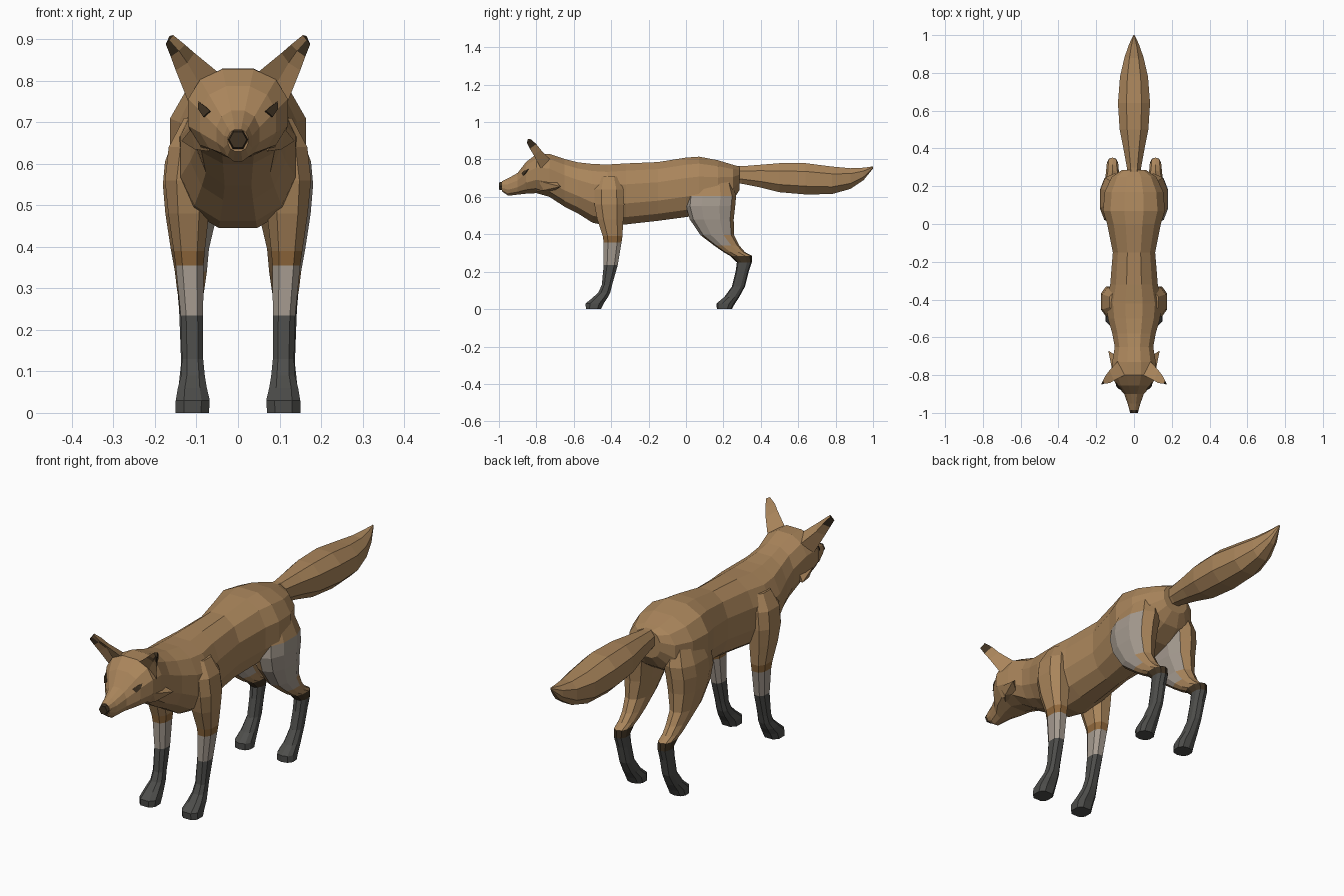
import bpy, bmesh, math
from mathutils import Vector
from mathutils.bvhtree import BVHTree


def material(name, rgb):
    m = bpy.data.materials.new(name)
    m.diffuse_color = (*rgb, 1)
    return m


FUR = material("brown fur", (0.40, 0.235, 0.105))
RUSSET = material("russet fur", (0.28, 0.14, 0.045))
PALE = material("pale grey fur", (0.38, 0.33, 0.28))
DARK = material("charcoal fur", (0.075, 0.075, 0.07))
UMBER = material("dark umber", (0.05, 0.032, 0.016))
MATS = [FUR, RUSSET, PALE, DARK, UMBER]


def finish(name, bm, rule):
    """Turn a bmesh into an object, colouring each face by the rule."""
    bmesh.ops.recalc_face_normals(bm, faces=bm.faces[:])
    bm.normal_update()
    for f in bm.faces:
        f.material_index = MATS.index(rule(f.calc_center_median(), f.normal))
    me = bpy.data.meshes.new(name)
    bm.to_mesh(me)
    bm.free()
    for m in MATS:
        me.materials.append(m)
    ob = bpy.data.objects.new(name, me)
    bpy.context.collection.objects.link(ob)
    return ob


def section(n, power):
    """Rounded outline reaching -1..1 in both directions."""
    pts = []
    for k in range(n):
        a = (k + 0.5) * math.tau / n
        c, s = math.cos(a), math.sin(a)
        pts.append((math.copysign(abs(c) ** power, c),
                    math.copysign(abs(s) ** power, s)))
    mu = max(p[0] for p in pts)
    mv = max(p[1] for p in pts)
    return [(u / mu, v / mv) for u, v in pts]


def loft(name, rings, rule):
    bm = bmesh.new()
    rows = [[bm.verts.new(p) for p in r] for r in rings]
    n = len(rows[0])
    for a, b in zip(rows, rows[1:]):
        for i in range(n):
            j = (i + 1) % n
            bm.faces.new((a[i], a[j], b[j], b[i]))
    bm.faces.new(rows[0][::-1])
    bm.faces.new(rows[-1])
    return finish(name, bm, rule)


def hull(name, pts, mat):
    bm = bmesh.new()
    for p in pts:
        bm.verts.new(p)
    bmesh.ops.convex_hull(bm, input=bm.verts[:])
    return finish(name, bm, lambda c, n: mat)


def along_y(table, n, power):
    """Rings from rows of y, top, bottom, half width."""
    return [[(w * u, y, (t + b) / 2 + (t - b) / 2 * v)
             for u, v in section(n, power)] for y, t, b, w in table]


def along_z(table, side, n, power):
    """Rings from rows of z, front, back, inner, outer."""
    return [[(side * ((i + o) / 2 + (o - i) / 2 * u),
              (f + b) / 2 + (b - f) / 2 * v, z)
             for u, v in section(n, power)] for z, f, b, i, o in table]


# Head, neck and trunk in one skin
body = loft("body", along_y([
    (-0.985, 0.683, 0.63, 0.024), (-0.95, 0.70, 0.606, 0.034),
    (-0.90, 0.728, 0.612, 0.052), (-0.855, 0.787, 0.617, 0.092),
    (-0.80, 0.828, 0.62, 0.12), (-0.73, 0.83, 0.60, 0.115),
    (-0.65, 0.803, 0.548, 0.102), (-0.58, 0.785, 0.513, 0.115),
    (-0.50, 0.776, 0.462, 0.138), (-0.42, 0.773, 0.445, 0.146),
    (-0.32, 0.779, 0.453, 0.126), (-0.15, 0.786, 0.472, 0.112),
    (0.0, 0.81, 0.492, 0.142), (0.07, 0.815, 0.505, 0.164),
    (0.17, 0.796, 0.53, 0.155), (0.25, 0.772, 0.58, 0.118),
    (0.285, 0.762, 0.635, 0.065)], 12, 0.88), lambda c, n: FUR)

# Tail
loft("tail", along_y([
    (0.24, 0.766, 0.675, 0.03), (0.30, 0.764, 0.67, 0.038),
    (0.40, 0.772, 0.65, 0.056), (0.50, 0.78, 0.625, 0.076),
    (0.64, 0.78, 0.613, 0.085), (0.78, 0.762, 0.615, 0.074),
    (0.88, 0.753, 0.643, 0.051), (0.95, 0.756, 0.69, 0.027),
    (1.0, 0.763, 0.752, 0.003)], 8, 0.85), lambda c, n: FUR)

# Nose pad
hull("nose", [(r * math.cos(k * math.pi / 3), y,
               0.658 + r * math.sin(k * math.pi / 3) * 1.05)
              for k in range(6) for y, r in ((-1.0, 0.021), (-0.975, 0.027))],
     UMBER)

FRONT_LEG = [
    (0.0, -0.535, -0.455, 0.07, 0.15), (0.03, -0.537, -0.44, 0.068, 0.15),
    (0.06, -0.50, -0.42, 0.075, 0.145), (0.09, -0.468, -0.405, 0.08, 0.137),
    (0.13, -0.45, -0.395, 0.084, 0.135), (0.235, -0.44, -0.365, 0.084, 0.138),
    (0.355, -0.44, -0.345, 0.083, 0.15), (0.39, -0.445, -0.34, 0.08, 0.155),
    (0.48, -0.475, -0.335, 0.07, 0.168), (0.56, -0.49, -0.33, 0.06, 0.176),
    (0.64, -0.49, -0.335, 0.05, 0.167), (0.71, -0.465, -0.36, 0.04, 0.13)]
HIND_LEG = [
    (0.0, 0.165, 0.245, 0.07, 0.15), (0.03, 0.163, 0.262, 0.07, 0.15),
    (0.065, 0.205, 0.285, 0.078, 0.143), (0.12, 0.245, 0.315, 0.084, 0.137),
    (0.20, 0.265, 0.335, 0.085, 0.14), (0.25, 0.272, 0.352, 0.085, 0.142),
    (0.285, 0.235, 0.352, 0.083, 0.145), (0.305, 0.20, 0.315, 0.08, 0.148),
    (0.34, 0.15, 0.285, 0.075, 0.152), (0.395, 0.078, 0.257, 0.07, 0.162),
    (0.48, 0.02, 0.255, 0.05, 0.175), (0.55, 0.0, 0.263, 0.04, 0.181),
    (0.605, 0.005, 0.268, 0.03, 0.176), (0.70, 0.04, 0.24, 0.03, 0.14)]


def front_colours(c, n):
    if c.z < 0.235:
        return DARK
    return PALE if c.z < 0.355 else RUSSET if c.z < 0.39 else FUR


def hind_colours(c, n):
    if c.z < 0.25:
        return DARK
    if c.z < 0.285:
        return UMBER
    # One pale patch on the outside of the right thigh
    if 0.36 < c.z < 0.605 and n.x > 0.3 and c.y < 0.225:
        return PALE
    return FUR


# Ear rings: inner edge, back ridge, outer edge, hollow
EAR = [
    [(0.05, -0.80, 0.822), (0.085, -0.725, 0.80),
     (0.12, -0.775, 0.75), (0.088, -0.79, 0.785)],
    [(0.105, -0.828, 0.867), (0.13, -0.775, 0.85),
     (0.15, -0.815, 0.825), (0.122, -0.803, 0.843)],
    [(0.128, -0.842, 0.887), (0.149, -0.80, 0.882),
     (0.162, -0.835, 0.858), (0.142, -0.828, 0.872)],
    [(0.156, -0.845, 0.91), (0.165, -0.83, 0.908),
     (0.174, -0.85, 0.888), (0.166, -0.848, 0.899)]]
EYE = [(0.065, 0.726), (0.08, 0.713), (0.093, 0.73), (0.092, 0.748), (0.078, 0.738)]
TUFT = [(0.07, -0.80, 0.70), (0.07, -0.80, 0.63), (0.112, -0.79, 0.685),
        (0.105, -0.76, 0.635), (0.09, -0.70, 0.69), (0.08, -0.71, 0.63),
        (0.136, -0.67, 0.655)]

skin = BVHTree.FromPolygons([v.co for v in body.data.vertices],
                            [p.vertices[:] for p in body.data.polygons])

for side, word in ((1, "right"), (-1, "left")):
    # Legs
    loft(f"{word}_front_leg", along_z(FRONT_LEG, side, 8, 0.75), front_colours)
    loft(f"{word}_hind_leg", along_z(HIND_LEG, side, 10, 0.85), hind_colours)
    # Ears with dark tips
    loft(f"{word}_ear", [[(side * x, y, z) for x, y, z in r] for r in EAR],
         lambda c, n: UMBER if abs(c.x) > 0.15 and c.z > 0.872 else FUR)
    # Cheek tufts
    hull(f"{word}_cheek_tuft", [(side * x, y, z) for x, y, z in TUFT], FUR)
    # Eyes as thin plates laid on the face
    pts = []
    for x, z in EYE:
        hit, normal, _, _ = skin.ray_cast(Vector((side * x, -1.5, z)), Vector((0, 1, 0)))
        if hit:
            pts += [hit + normal * 0.005, hit - normal * 0.003]
    hull(f"{word}_eye", pts, UMBER)
